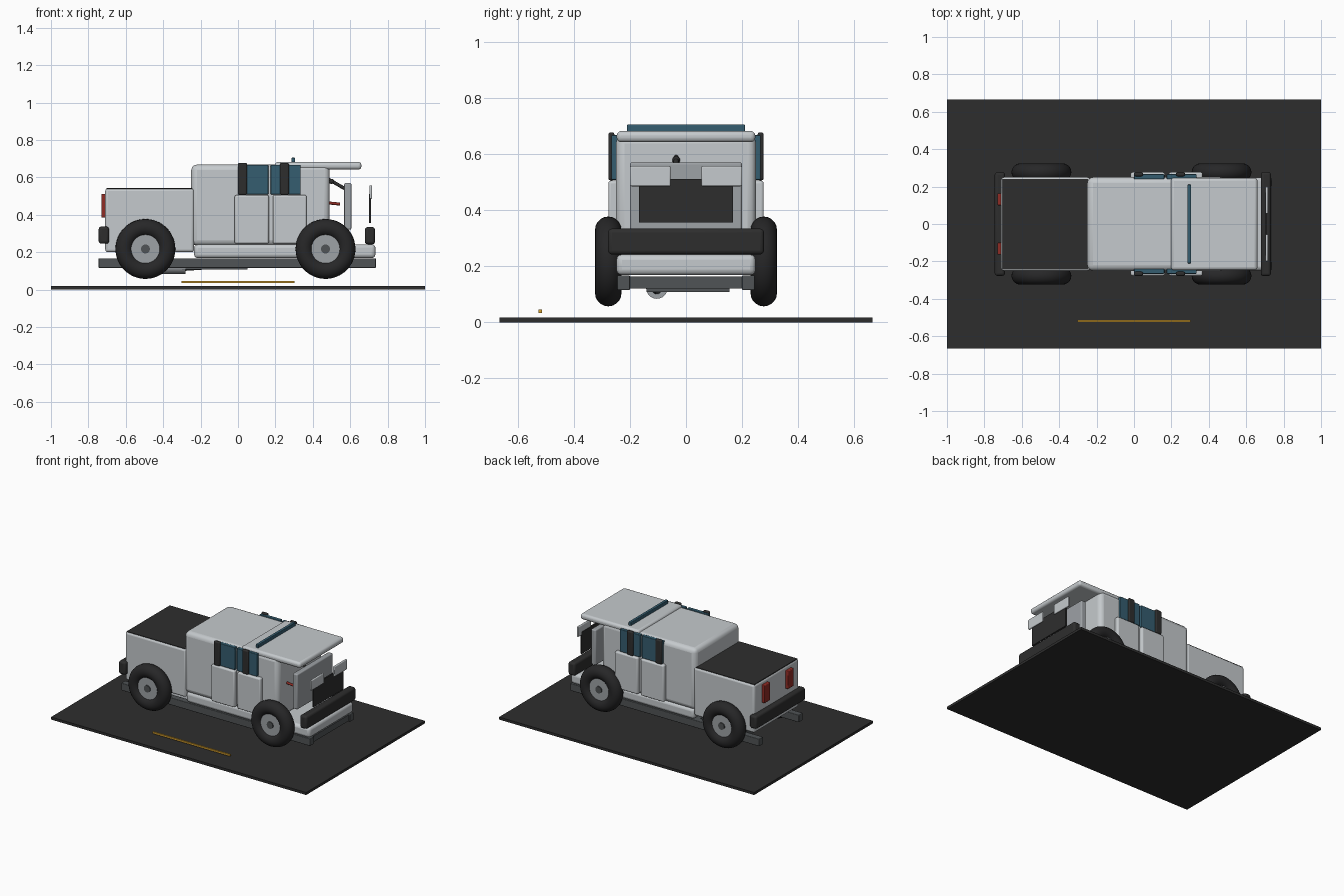
import bpy
import math
from mathutils import Vector

old = bpy.data.objects.get("Cube")
if old:
    bpy.data.objects.remove(old)


def material(name, r, g, b):
    m = bpy.data.materials.new(name)
    m.use_nodes = True
    m.diffuse_color = (r, g, b, 1)
    bsdf = next(n for n in m.node_tree.nodes if n.type == 'BSDF_PRINCIPLED')
    bsdf.inputs["Base Color"].default_value = (r, g, b, 1)
    return m


BODY = material("pale_grey_paint", 0.56, 0.59, 0.61)
DARK = material("matt_black", 0.027, 0.027, 0.027)
RUBBER = material("tyre_rubber", 0.02, 0.02, 0.021)
FRAME = material("frame_grey", 0.08, 0.088, 0.092)
METAL = material("wheel_metal", 0.34, 0.36, 0.38)
GLASS = material("teal_glass", 0.035, 0.11, 0.16)
RED = material("lamp_red", 0.28, 0.025, 0.018)
YELLOW = material("road_yellow", 0.68, 0.36, 0.03)


def finish(name, mat):
    ob = bpy.context.object
    ob.name = name
    ob.data.name = name
    ob.data.materials.append(mat)
    bpy.ops.object.shade_smooth_by_angle(angle=math.radians(35))
    return ob


def box(name, mat, x, y, z, bevel=0.0):
    """Box from (low, high) ranges on each axis, with rounded edges."""
    bpy.ops.mesh.primitive_cube_add(size=1)
    ob = bpy.context.object
    ranges = (x, y, z)
    for v in ob.data.vertices:
        v.co = [r[0] if c < 0 else r[1] for c, r in zip(v.co, ranges)]
    finish(name, mat)
    if bevel:
        mod = ob.modifiers.new("rounding", 'BEVEL')
        mod.width = bevel
        mod.segments = 3
    return ob


def rod(name, mat, start, end, radius, sides=24):
    """Cylinder between two points."""
    a, b = Vector(start), Vector(end)
    bpy.ops.mesh.primitive_cylinder_add(vertices=sides, radius=radius, depth=(b - a).length,
                                        location=(a + b) / 2)
    bpy.context.object.rotation_euler = (b - a).to_track_quat('Z', 'Y').to_euler()
    return finish(name, mat)


def both(y0, y1, side):
    return tuple(sorted((y0 * side, y1 * side)))


def centred(half):
    return (-half, half)


# Road slab and floating lane stripe
box("road_slab", DARK, centred(1), centred(0.665), (0, 0.018))
box("lane_stripe", YELLOW, centred(0.303), (-0.525, -0.513), (0.034, 0.046))

# Main body: cargo box, cab, lower sill and overhanging roof
box("cargo_box", BODY, (-0.71, -0.235), centred(0.25), (0.2, 0.54), 0.014)
box("cargo_cover", DARK, (-0.704, -0.247), centred(0.241), (0.535, 0.5425))
box("cab", BODY, (-0.25, 0.49), centred(0.25), (0.235, 0.668), 0.03)
box("sill", BODY, (-0.235, 0.735), centred(0.248), (0.168, 0.242), 0.02)
box("roof", BODY, (0.198, 0.66), centred(0.247), (0.642, 0.682), 0.016)
box("roof_light_bar", GLASS, (0.285, 0.306), centred(0.21), (0.678, 0.705), 0.004)

# Doors, windows, pillars, frame rails and lamps on both sides
for side, word in ((-1, "right"), (1, "left")):
    for i, (door_x, glass_x, pillar_x) in enumerate((
            ((-0.018, 0.165), (0.0, 0.162), (0.0, 0.048)),
            ((0.186, 0.367), (0.175, 0.335), (0.225, 0.272)))):
        tag = f"{word}_{'rear' if i == 0 else 'front'}"
        box(f"{tag}_door", BODY, door_x, both(0.24, 0.277, side), (0.245, 0.505), 0.01)
        box(f"{tag}_window", GLASS, glass_x, both(0.24, 0.266, side), (0.508, 0.667), 0.004)
        box(f"{tag}_pillar", DARK, pillar_x, both(0.255, 0.277, side), (0.506, 0.677), 0.008)
    box(f"{word}_frame_rail", FRAME, (-0.745, 0.737), both(0.2, 0.245, side),
        (0.115, 0.167), 0.004)
    box(f"{word}_tail_lamp", RED, (-0.731, -0.705), both(0.1, 0.164, side),
        (0.385, 0.512), 0.005)
    box(f"{word}_headlamp", BODY, (0.703, 0.717), both(0.055, 0.2, side),
        (0.485, 0.557), 0.005)

# Cross members and underbody
for x in (-0.6, -0.25, 0.1, 0.42, 0.69):
    box("cross_member", FRAME, (x, x + 0.035), centred(0.205), (0.12, 0.163))
box("belly_plate", FRAME, (-0.3, 0.05), (-0.14, 0.155), (0.108, 0.122))
rod("silencer", METAL, (-0.43, -0.104, 0.122), (-0.28, -0.104, 0.122), 0.038)
rod("exhaust_pipe", FRAME, (-0.3, -0.104, 0.115), (0.0, -0.104, 0.135), 0.016)

# Bumpers
box("rear_bumper", DARK, (-0.745, -0.69), centred(0.277), (0.245, 0.337), 0.014)
box("front_bumper", DARK, (0.678, 0.732), centred(0.278), (0.242, 0.334), 0.014)

# Open nose: upright panel, grille and control levers
box("nose_panel", METAL, (0.568, 0.606), centred(0.2), (0.32, 0.57), 0.008)
box("grille", DARK, (0.7, 0.71), centred(0.168), (0.355, 0.51))
rod("steering_column", DARK, (0.48, -0.035, 0.592), (0.57, -0.035, 0.54), 0.009, 12)
bpy.ops.mesh.primitive_uv_sphere_add(segments=16, ring_count=8, radius=0.014,
                                     location=(0.5, -0.035, 0.578))
finish("column_knob", DARK)
rod("red_lever", RED, (0.485, -0.15, 0.463), (0.545, -0.15, 0.457), 0.008, 12)

# Wheels and axles
for x, end in ((-0.495, "rear"), (0.468, "front")):
    rod(f"{end}_axle", FRAME, (x, -0.26, 0.217), (x, 0.26, 0.217), 0.022)
    for side, word in ((-1, "right"), (1, "left")):
        bpy.ops.mesh.primitive_torus_add(major_segments=48, minor_segments=20,
                                         major_radius=0.113, minor_radius=0.047,
                                         location=(x, 0.277 * side, 0.217),
                                         rotation=(math.pi / 2, 0, 0))
        finish(f"{word}_{end}_tyre", RUBBER)
        rod(f"{word}_{end}_rim", METAL, (x, 0.245 * side, 0.217),
            (x, 0.306 * side, 0.217), 0.077, 40)
        rod(f"{word}_{end}_hub_cap", FRAME, (x, 0.3 * side, 0.217),
            (x, 0.313 * side, 0.217), 0.024)
